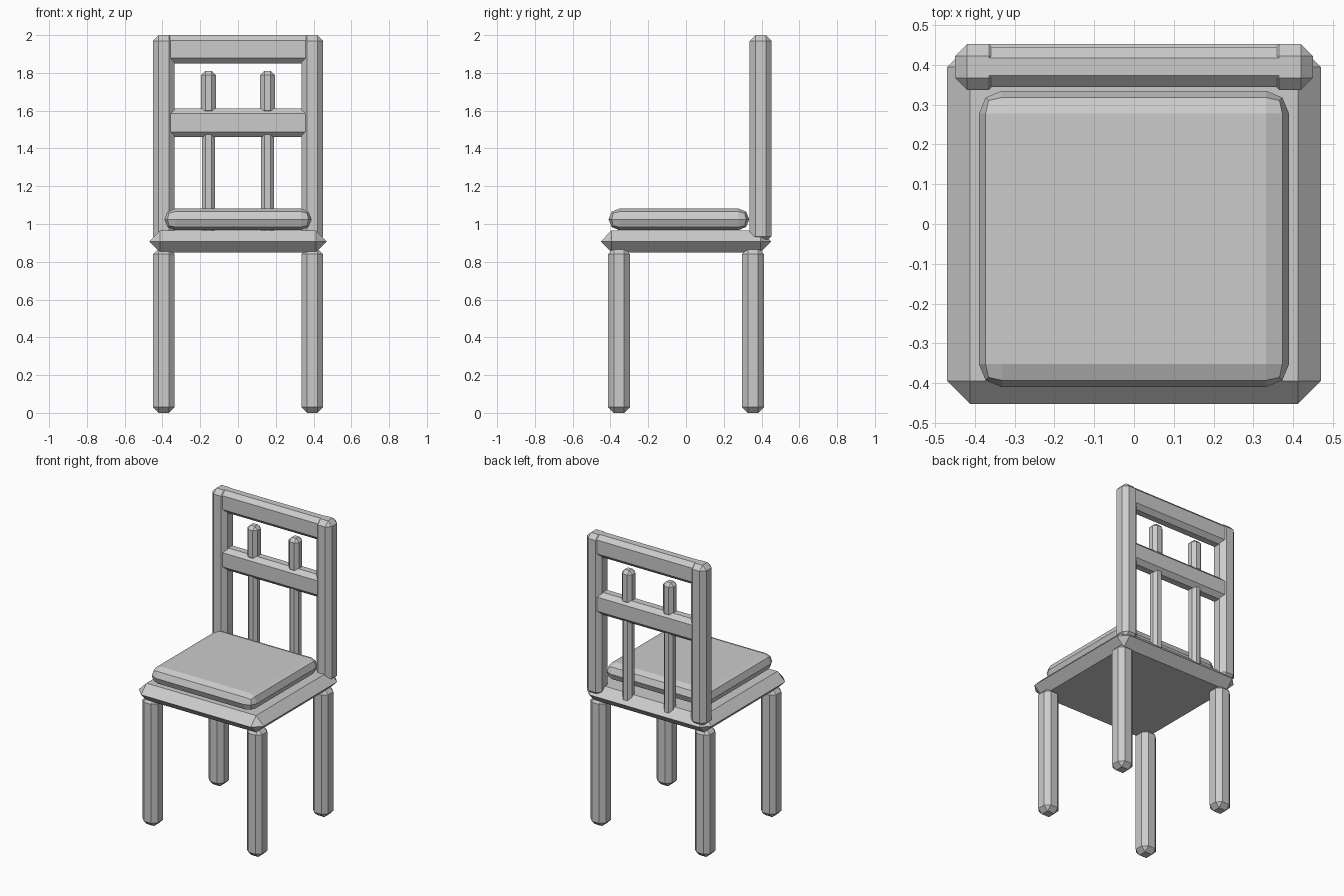
import bpy, bmesh
from mathutils import Vector

if "Cube" in bpy.data.objects:
    bpy.data.objects.remove(bpy.data.objects["Cube"])


def block(name, lo, hi, bevel, segments=1):
    """Box between two corners with every edge bevelled."""
    lo, hi = Vector(lo), Vector(hi)
    size, mid = hi - lo, (lo + hi) / 2
    bm = bmesh.new()
    bmesh.ops.create_cube(bm, size=1)
    bmesh.ops.scale(bm, vec=size, verts=bm.verts)
    bmesh.ops.bevel(bm, geom=bm.edges[:], offset=min(bevel, min(size) * 0.499),
                    offset_type='OFFSET', segments=segments, profile=0.5,
                    affect='EDGES', clamp_overlap=True)
    bmesh.ops.remove_doubles(bm, verts=bm.verts, dist=0.001)
    bmesh.ops.recalc_face_normals(bm, faces=bm.faces)
    mesh = bpy.data.meshes.new(name)
    bm.to_mesh(mesh)
    bm.free()
    obj = bpy.data.objects.new(name, mesh)
    obj.location = mid
    bpy.context.collection.objects.link(obj)
    return obj


def post(name, x, y, width, z0, z1, bevel):
    h = width / 2
    return block(name, (x - h, y - h, z0), (x + h, y + h, z1), bevel)


BACK_Y = 0.395

# Seat board with sharp rim, and rounded cushion
block("seat", (-0.47, -0.4525, 0.85), (0.47, 0.4525, 0.965), 0.0575)
block("cushion", (-0.39, -0.41, 0.967), (0.39, 0.335, 1.082), 0.0575, 2)

for side, s in (("left", -1), ("right", 1)):
    # Legs
    post(f"front_leg_{side}", s * 0.3925, -0.355, 0.115, 0, 0.87, 0.03)
    post(f"back_leg_{side}", s * 0.3925, 0.355, 0.115, 0, 0.87, 0.03)
    # Backrest uprights
    post(f"back_post_{side}", s * 0.3925, BACK_Y, 0.115, 0.905, 2.0, 0.03)
    # Spindles: slim below the middle rail, thicker stub above
    post(f"lower_spindle_{side}", s * 0.156, BACK_Y, 0.07, 0.91, 1.53, 0.02)
    post(f"upper_spindle_{side}", s * 0.156, BACK_Y, 0.078, 1.58, 1.81, 0.022)

# Backrest rails
for name, z0, z1 in (("top_rail", 1.85, 2.0), ("middle_rail", 1.46, 1.612)):
    block(name, (-0.4, BACK_Y - 0.05, z0), (0.4, BACK_Y + 0.05, z1), 0.028)
